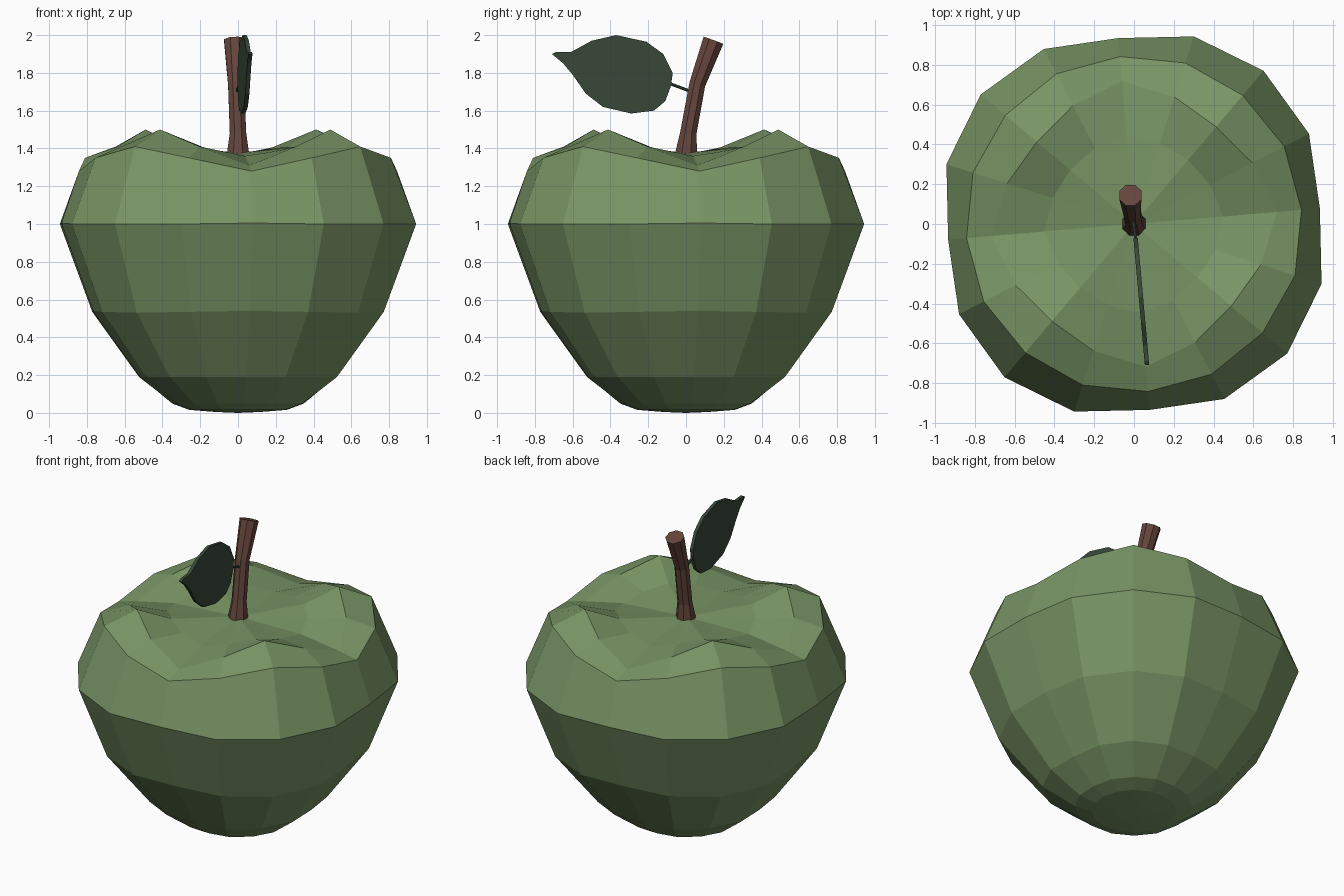
import bpy, math
from mathutils import Vector

if "Cube" in bpy.data.objects:
    bpy.data.objects.remove(bpy.data.objects["Cube"])

def material(name, rgb):
    m = bpy.data.materials.new(name)
    m.diffuse_color = (*rgb, 1)
    m.use_nodes = True
    m.node_tree.nodes["Principled BSDF"].inputs["Base Color"].default_value = m.diffuse_color
    return m

def make(name, verts, faces, mat):
    me = bpy.data.meshes.new(name)
    me.from_pydata(verts, [], faces)
    me.materials.append(mat)
    me.update()
    ob = bpy.data.objects.new(name, me)
    bpy.context.collection.objects.link(ob)
    return ob

def loft(rings):
    """Side faces between successive rings of equal size."""
    n = len(rings[0])
    verts = [v for r in rings for v in r]
    faces = [(i*n + j, i*n + (j+1) % n, (i+1)*n + (j+1) % n, (i+1)*n + j)
             for i in range(len(rings) - 1) for j in range(n)]
    return verts, faces

green = material("apple_green", (0.19, 0.30, 0.13))
brown = material("stem_brown", (0.13, 0.06, 0.045))
dark = material("leaf_green", (0.04, 0.065, 0.04))

# Apple body: four-lobed rings; each has (radius, z) at valley, flank and peak
profile = [
    ((.12, .005), (.12, .005), (.12, .005)),
    ((.26, .016), (.26, .016), (.26, .016)),
    ((.35, .05), (.36, .05), (.36, .05)),
    ((.52, .19), (.55, .19), (.56, .19)),
    ((.77, .54), (.81, .535), (.83, .53)),
    ((.938, 1.005), (.99, 1.0), (1.009, 1.0)),
    ((.845, 1.28), (.85, 1.35), (.847, 1.41)),
    ((.72, 1.31), (.67, 1.41), (.64, 1.50)),
    ((.45, 1.36), (.43, 1.385), (.42, 1.41)),
]
rings = []
for row in profile:
    ring = []
    for k in range(16):
        r, z = row[(0, 1, 2, 1)[k % 4]]
        a = math.radians(4.8 + 22.5 * k)
        ring.append((r * math.cos(a), r * math.sin(a), z))
    rings.append(ring)
verts, faces = loft(rings)
bottom, top = len(verts), len(verts) + 1
verts += [(0, 0, 0), (0, 0, 1.375)]
last = 16 * (len(rings) - 1)
for j in range(16):
    faces.append((bottom, (j + 1) % 16, j))
    faces.append((top, last + j, last + (j + 1) % 16))
make("apple_body", verts, faces, green)

def tube(name, path, n, mat):
    """Capped tube along (centre, radius) points."""
    pts = [Vector(p) for p, _ in path]
    rings = []
    for i, (p, r) in enumerate(path):
        d = (pts[min(i + 1, len(pts) - 1)] - pts[max(i - 1, 0)]).normalized()
        u = Vector((1, 0, 0))
        u = (u - d * u.dot(d)).normalized()
        w = d.cross(u)
        rings.append([pts[i] + r * (u * math.cos(a) + w * math.sin(a))
                      for a in (2 * math.pi * (j + .5) / n for j in range(n))])
    v, f = loft(rings)
    f += [tuple(reversed(range(n))), tuple(range(len(v) - n, len(v)))]
    return make(name, v, f, mat)

# Bent stem and the thin leaf stalk
tube("stem", [((0, 0, 1.36), .065), ((0, .012, 1.48), .047),
              ((-.01, .06, 1.74), .046), ((-.018, .145, 1.972), .06)], 8, brown)
tube("leaf_stalk", [((.01, -.09, 1.745), .008), ((-.005, .03, 1.70), .008)], 6, dark)

# Leaf: flat outline in the y-z plane, slightly turned and given thickness
outline = [(-.71, 1.90), (-.69, 1.91), (-.61, 1.91), (-.50, 1.97), (-.37, 2.0),
           (-.21, 1.965), (-.12, 1.90), (-.07, 1.80), (-.08, 1.73), (-.11, 1.65),
           (-.17, 1.60), (-.29, 1.585), (-.44, 1.62), (-.53, 1.69), (-.60, 1.79),
           (-.65, 1.85)]
n = len(outline)
sides = [[(.008 - .09 * (y + .07) + s, y, z) for y, z in outline] for s in (-.011, .011)]
v, f = loft(sides)
f = [tuple(reversed(q)) for q in f]
f += [tuple(range(n)), tuple(reversed(range(n, 2 * n)))]
leaf = make("leaf", v, f, dark)

# Consistent outward normals
import bmesh
for ob in bpy.context.collection.objects:
    bm = bmesh.new()
    bm.from_mesh(ob.data)
    bmesh.ops.recalc_face_normals(bm, faces=bm.faces)
    bm.to_mesh(ob.data)
    bm.free()
